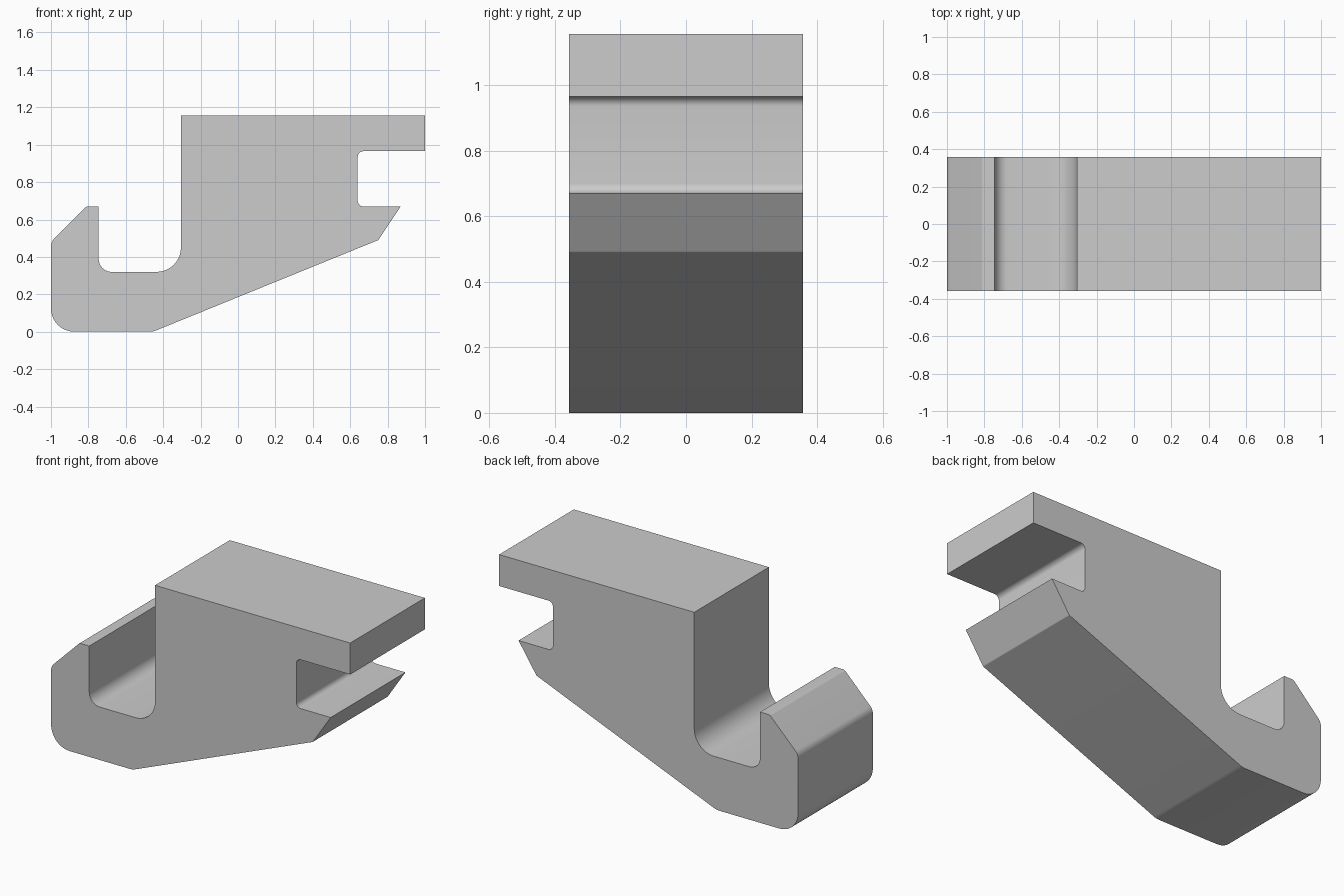
import bpy
import bmesh
import math
from mathutils import Vector

cube = bpy.data.objects.get("Cube")
if cube:
    bpy.data.objects.remove(cube, do_unlink=True)

HALF_DEPTH = 0.357

# Side profile corners: x, z, fillet radius
CORNERS = [
    (-1, 0, 0.125), (-0.455, 0, 0.1), (0.75, 0.49, 0.01), (0.87, 0.67, 0),
    (0.64, 0.67, 0.03), (0.64, 0.965, 0.03), (1, 0.965, 0), (1, 1.155, 0),
    (-0.305, 1.155, 0), (-0.305, 0.32, 0.13), (-0.745, 0.32, 0.07),
    (-0.745, 0.67, 0), (-0.81, 0.67, 0.02), (-1, 0.48, 0.06),
]


def fillet(prev, corner, nxt, radius, steps=10):
    """Points of the arc that rounds one corner."""
    if radius == 0:
        return [corner]
    a, b = (prev - corner).normalized(), (nxt - corner).normalized()
    half = a.angle(b) / 2
    centre = corner + (a + b).normalized() * radius / math.sin(half)
    start = (corner + a * radius / math.tan(half) - centre).normalized()
    end = (corner + b * radius / math.tan(half) - centre).normalized()
    return [centre + radius * start.slerp(end, i / steps) for i in range(steps + 1)]


# Rounded outline
points = [Vector((x, -HALF_DEPTH, z)) for x, z, r in CORNERS]
outline = []
for i, (x, z, r) in enumerate(CORNERS):
    outline += fillet(points[i - 1], points[i], points[(i + 1) % len(points)], r)

# Extrude the outline into the solid clip
bm = bmesh.new()
front = bm.faces.new([bm.verts.new(p) for p in outline])
extruded = bmesh.ops.extrude_face_region(bm, geom=[front], use_keep_orig=True)["geom"]
bmesh.ops.translate(bm, vec=(0, 2 * HALF_DEPTH, 0),
                    verts=[g for g in extruded if isinstance(g, bmesh.types.BMVert)])
bmesh.ops.recalc_face_normals(bm, faces=bm.faces)
mesh = bpy.data.meshes.new("hook_clip")
bm.to_mesh(mesh)
bm.free()
clip = bpy.data.objects.new("hook_clip", mesh)
bpy.context.collection.objects.link(clip)

# Plain grey material
GREY = (0.604, 0.604, 0.604, 1)
mat = bpy.data.materials.new("plain grey")
mat.use_nodes = True
mat.diffuse_color = GREY
mat.node_tree.nodes["Principled BSDF"].inputs["Base Color"].default_value = GREY
mesh.materials.append(mat)

# Smooth fillets, sharp edges
bpy.ops.object.select_all(action="DESELECT")
clip.select_set(True)
bpy.context.view_layer.objects.active = clip
bpy.ops.object.shade_smooth_by_angle(angle=math.radians(20))
